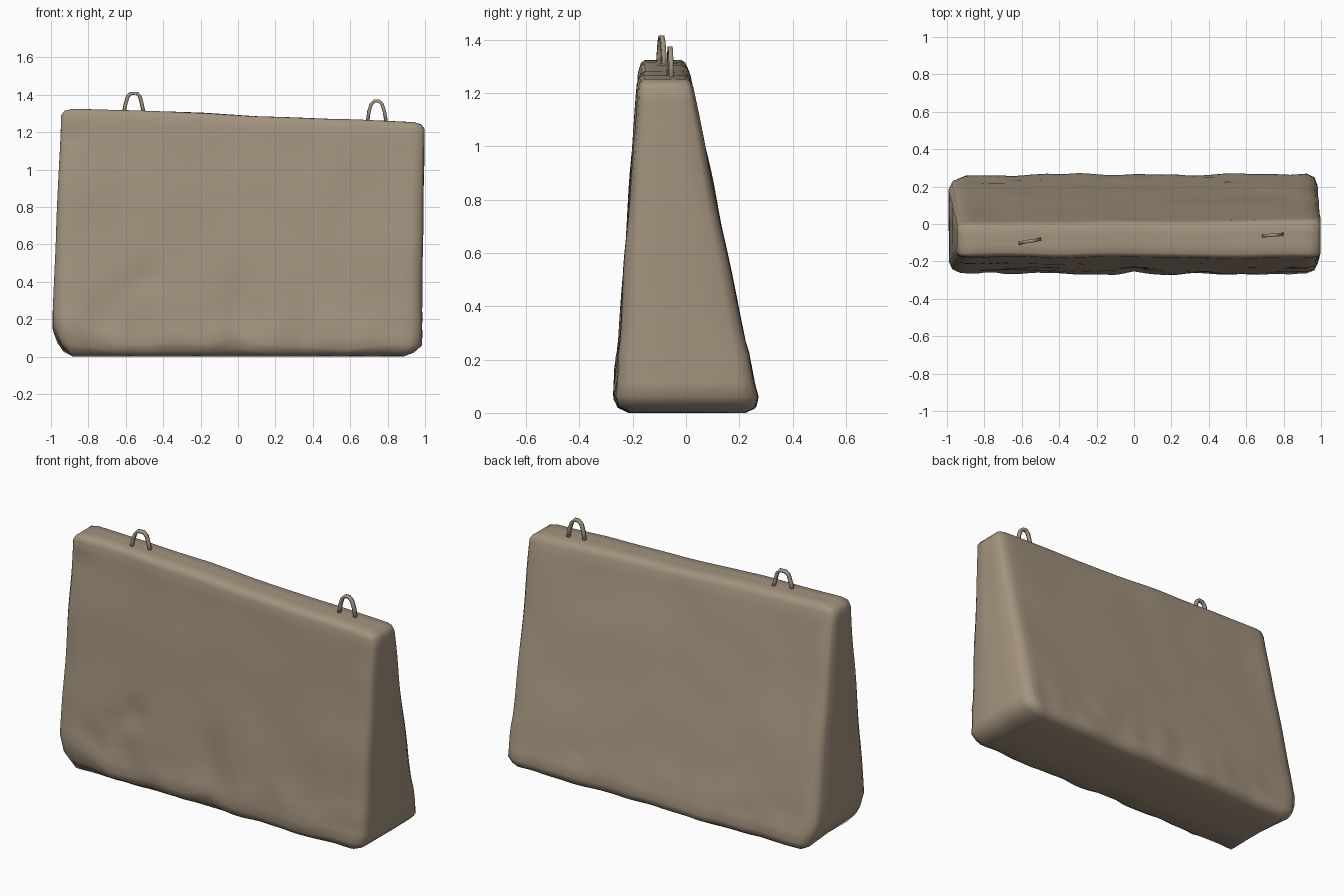
import bpy, bmesh, math
from mathutils import Vector, noise

if "Cube" in bpy.data.objects:
    bpy.data.objects.remove(bpy.data.objects["Cube"])

stone = bpy.data.materials.new("sandy concrete")
stone.diffuse_color = (0.37, 0.295, 0.21, 1)
stone.use_nodes = True
stone.node_tree.nodes["Principled BSDF"].inputs["Base Color"].default_value = stone.diffuse_color


def interp(table, x):
    for (x0, y0), (x1, y1) in zip(table, table[1:]):
        if x <= x1:
            return y0 + (y1 - y0) * max(0, (x - x0) / (x1 - x0))
    return table[-1][1]


def lerp(a, b, t):
    return a + (b - a) * t


# Outline tables: top edge height, height of the broken lower front edge
TOP = [(-1, 1.325), (-0.6, 1.318), (-0.2, 1.303), (0.08, 1.283), (0.6, 1.268), (1, 1.25)]
CHIP = [(-1, .19), (-.85, .17), (-.75, .13), (-.65, .06), (-.45, .07), (-.3, .08), (-.15, .07),
        (0, .12), (.12, .07), (.3, .06), (.6, .04), (.85, .07), (1, .06)]
# Front dents: x, z, radius x, radius z, depth
DENTS = [(-.50, .42, .07, .06, .018), (-.62, .34, .06, .05, .012), (0, .28, .06, .14, .018),
         (-.88, 1.18, .06, .04, .012), (-.3, .2, .06, .06, .01), (-.72, .22, .08, .08, .01)]

NU, NV = 44, 24
U = [0] + [lerp(.03, .97, i / (NU - 2)) for i in range(NU - 1)] + [1]
W = [0, .11, .37, .63, .89, 1]
NW = len(W) - 1


def position(i, j, k):
    ends = [i in (0, NU), j in (0, NV), k in (0, NW)]
    pull = (0, 0, .3, .42)[sum(ends)]       # rounds off edges and corners
    u = U[i] + (pull * .03 * (1 if i == 0 else -1) if ends[0] else 0)
    w = W[k] + (pull * .11 * (1 if k == 0 else -1) if ends[2] else 0)
    xa = lerp(-.98, .99, u)
    low = lerp(interp(CHIP, xa), .06, w)
    top = interp(TOP, xa)
    if j == 0:
        z = low * pull * 1.2
    elif j == NV:
        z = top - .035 * pull
    else:
        z = lerp(low, top - .035, (j - 1) / (NV - 2))
    left = -1 + .055 * z / 1.3 + .06 * max(0, .15 - z) / .15
    right = .98 + .018 * z / 1.25 - .04 * max(0, .06 - z) / .06
    x = lerp(left, right, u)
    f = z / 1.3
    y = lerp(lerp(-.272, -.175, f), lerp(.278, .008, f), w)
    if k == 0:
        for dx, dz, rx, rz, d in DENTS:
            y += d * math.exp(-((x - dx) / rx) ** 2 - ((z - dz) / rz) ** 2)
    # gentle weathering, rougher close to the ground
    p = Vector((x, y, z))
    n = noise.noise_vector(p * 3.1) * .008
    if z < .25:
        n += noise.noise_vector(p * 8) * .010
    p += Vector((n.x * .5, n.y, n.z * (.4 if j else .8)))
    p.x = max(-1, min(1, p.x))
    p.z = max(0, p.z)
    return p


# Tapered concrete block: surface of a lattice box
bm = bmesh.new()
verts = {}


def vert(*key):
    if key not in verts:
        verts[key] = bm.verts.new(position(*key))
    return verts[key]


for s in (0, 1):
    for i in range(NU):
        for j in range(NV):
            k = s * NW
            bm.faces.new([vert(i, j, k), vert(i + 1, j, k), vert(i + 1, j + 1, k), vert(i, j + 1, k)])
        for k in range(NW):
            j = s * NV
            bm.faces.new([vert(i, j, k), vert(i + 1, j, k), vert(i + 1, j, k + 1), vert(i, j, k + 1)])
    for j in range(NV):
        for k in range(NW):
            i = s * NU
            bm.faces.new([vert(i, j, k), vert(i, j + 1, k), vert(i, j + 1, k + 1), vert(i, j, k + 1)])
bmesh.ops.recalc_face_normals(bm, faces=bm.faces)
mesh = bpy.data.meshes.new("concrete_block")
bm.to_mesh(mesh)
bm.free()
mesh.shade_smooth()
mesh.materials.append(stone)
block = bpy.data.objects.new("concrete_block", mesh)
bpy.context.collection.objects.link(block)


# Lifting loops: bent steel bars swept with a square section
def lifting_loop(name, path, y0, y1):
    b = bmesh.new()
    pts = [Vector((x, lerp(y0, y1, n / (len(path) - 1)), z)) for n, (x, z) in enumerate(path)]
    side = Vector((y0 - y1, path[-1][0] - path[0][0], 0)).normalized()
    rings = []
    for n, p in enumerate(pts):
        t = (pts[min(n + 1, len(pts) - 1)] - pts[max(n - 1, 0)]).normalized()
        out = side.cross(t)
        rings.append([b.verts.new(p + (out * a + side * c) * .0085)
                      for a, c in ((1, 1), (-1, 1), (-1, -1), (1, -1))])
    for r0, r1 in zip(rings, rings[1:]):
        for q in range(4):
            b.faces.new([r0[q], r0[(q + 1) % 4], r1[(q + 1) % 4], r1[q]])
    b.faces.new(rings[0])
    b.faces.new(rings[-1])
    bmesh.ops.recalc_face_normals(b, faces=b.faces)
    m = bpy.data.meshes.new(name)
    b.to_mesh(m)
    b.free()
    m.shade_smooth()
    m.materials.append(stone)
    bpy.context.collection.objects.link(bpy.data.objects.new(name, m))


lifting_loop("left_lifting_loop",
             [(-.612, 1.29), (-.604, 1.34), (-.59, 1.39), (-.572, 1.408),
              (-.54, 1.408), (-.524, 1.39), (-.512, 1.34), (-.5, 1.29)], -.104, -.08)
lifting_loop("right_lifting_loop",
             [(.69, 1.235), (.70, 1.31), (.712, 1.35), (.73, 1.367),
              (.752, 1.367), (.77, 1.35), (.783, 1.31), (.795, 1.235)], -.064, -.055)
